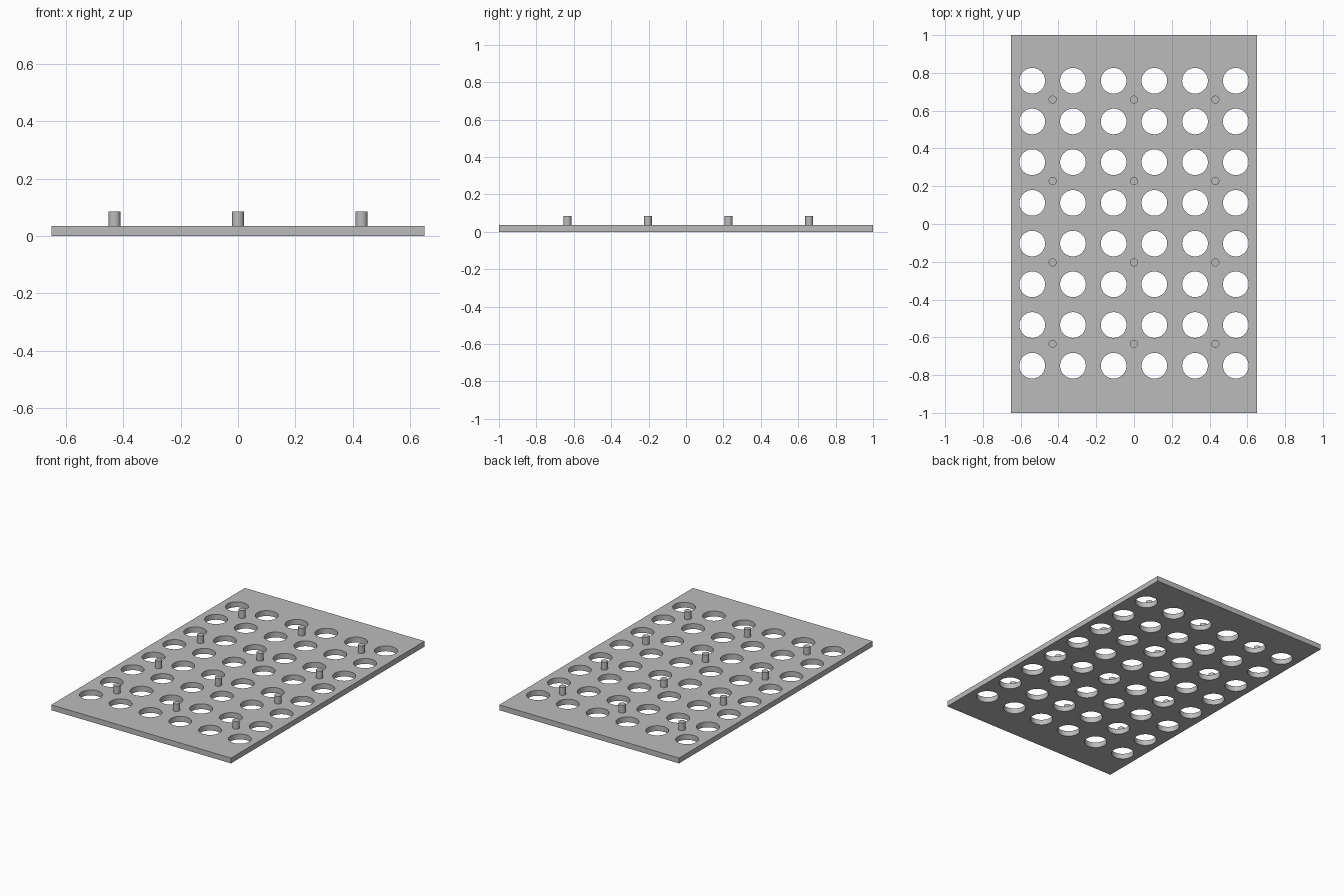
import bpy
import bmesh
import math

cube = bpy.data.objects.get("Cube")
if cube:
    bpy.data.objects.remove(cube, do_unlink=True)

THICK = 0.035
PEG_TOP = 0.085
HOLE_R, PEG_R = 0.068, 0.021
PITCH = 0.2155

grey = bpy.data.materials.new("plain grey")
grey.use_nodes = True
colour = (0.5, 0.5, 0.5, 1)
grey.diffuse_color = colour
grey.node_tree.nodes["Principled BSDF"].inputs["Base Color"].default_value = colour


def smooth(obj):
    bpy.ops.object.select_all(action="DESELECT")
    obj.select_set(True)
    bpy.context.view_layer.objects.active = obj
    bpy.ops.object.shade_smooth_by_angle(angle=math.radians(30))


def add_loop(curve, points):
    spline = curve.splines.new("POLY")
    spline.points.add(len(points) - 1)
    for p, (x, y) in zip(spline.points, points):
        p.co = (x, y, 0, 1)
    spline.use_cyclic_u = True


def circle(cx, cy, r, n=48):
    return [(cx + r * math.cos(math.tau * i / n), cy + r * math.sin(math.tau * i / n))
            for i in range(n)]


# Perforated plate: filled outline with a grid of round holes, extruded
outline = bpy.data.curves.new("plate_outline", "CURVE")
outline.dimensions = "2D"
outline.fill_mode = "BOTH"
outline.extrude = THICK / 2
add_loop(outline, [(-0.65, -1), (0.65, -1), (0.65, 1), (-0.65, 1)])
for col in range(6):
    for row in range(8):
        add_loop(outline, circle((col - 2.5) * PITCH, (row - 3.5) * PITCH + 0.004, HOLE_R))

plate = bpy.data.objects.new("perforated_plate", outline)
bpy.context.collection.objects.link(plate)
bpy.ops.object.select_all(action="DESELECT")
plate.select_set(True)
bpy.context.view_layer.objects.active = plate
bpy.ops.object.convert(target="MESH")
plate = bpy.context.view_layer.objects.active

# Weld the caps to the walls and stand the plate on the ground
bm = bmesh.new()
bm.from_mesh(plate.data)
bmesh.ops.remove_doubles(bm, verts=bm.verts, dist=0.0001)
bmesh.ops.recalc_face_normals(bm, faces=bm.faces)
bmesh.ops.translate(bm, verts=bm.verts, vec=(0, 0, THICK / 2))
bm.to_mesh(plate.data)
bm.free()
plate.data.materials.clear()
plate.data.materials.append(grey)
smooth(plate)

# Upright pegs between the holes
for col in range(3):
    for row in range(4):
        bpy.ops.mesh.primitive_cylinder_add(
            vertices=32, radius=PEG_R, depth=PEG_TOP - THICK,
            location=((col - 1) * 2 * PITCH, (row - 1.5) * 2 * PITCH + 0.012,
                      (PEG_TOP + THICK) / 2))
        peg = bpy.context.object
        peg.name = f"peg_{col + 1}_{row + 1}"
        peg.data.materials.append(grey)
        smooth(peg)
